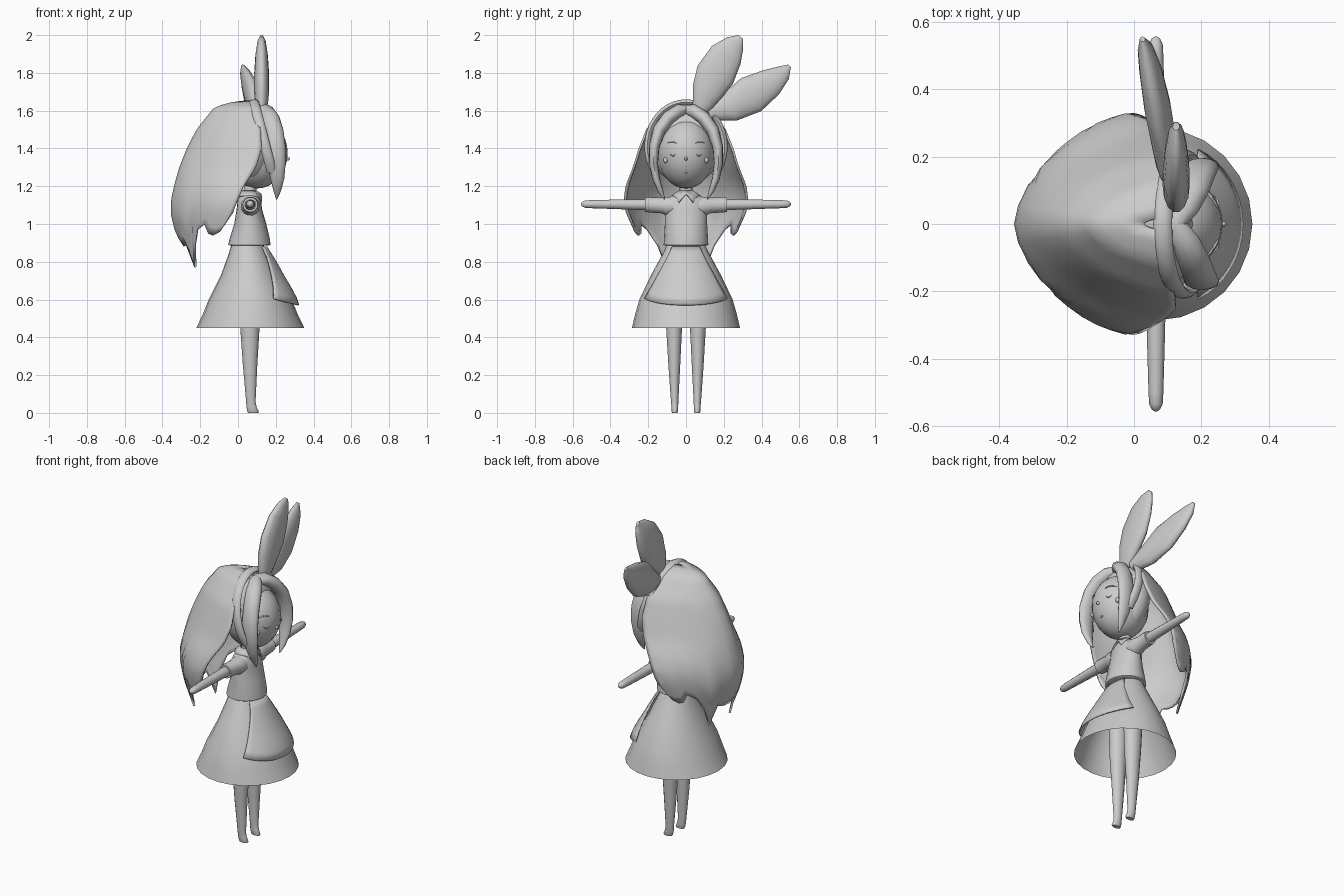
import bpy, bmesh, math
from mathutils import Vector

if "Cube" in bpy.data.objects:
    bpy.data.objects.remove(bpy.data.objects["Cube"])

grey = bpy.data.materials.new("plain grey")
grey.diffuse_color = (0.6, 0.6, 0.6, 1)
grey.use_nodes = True
grey.node_tree.nodes["Principled BSDF"].inputs["Base Color"].default_value = grey.diffuse_color


def grid(name, rows, wrap=True, cap=True, thick=0, angle=50):
    """Skin a list of point rows; wrap closes each row, cap closes the ends."""
    bm = bmesh.new()
    vs = [[bm.verts.new(p) for p in r] for r in rows]
    n = len(rows[0])
    for a, b in zip(vs, vs[1:]):
        for i in range(n if wrap else n - 1):
            j = (i + 1) % n
            bm.faces.new((a[i], a[j], b[j], b[i]))
    if wrap and cap:
        bm.faces.new(vs[0])
        bm.faces.new(vs[-1])
    bmesh.ops.remove_doubles(bm, verts=bm.verts, dist=1e-5)
    bmesh.ops.recalc_face_normals(bm, faces=bm.faces)
    me = bpy.data.meshes.new(name)
    bm.to_mesh(me)
    bm.free()
    me.materials.append(grey)
    ob = bpy.data.objects.new(name, me)
    bpy.context.collection.objects.link(ob)
    if thick:
        m = ob.modifiers.new("thickness", 'SOLIDIFY')
        m.thickness, m.offset = thick, 0
    bpy.ops.object.select_all(action='DESELECT')
    ob.select_set(True)
    bpy.context.view_layer.objects.active = ob
    bpy.ops.object.shade_smooth_by_angle(angle=math.radians(angle))
    return ob


def turns(n):
    return [2 * math.pi * i / n for i in range(n)]


def stack(name, rings, n=20, **kw):
    """Horizontal elliptical rings: (z, x, y, rx, ry)."""
    return grid(name, [[(x + rx * math.cos(t), y + ry * math.sin(t), z) for t in turns(n)]
                       for z, x, y, rx, ry in rings], **kw)


def ribbon(name, path, n=12):
    """Elliptical sweep: (x, y, z, half width in x, half width across the path)."""
    rows = []
    for i, (x, y, z, a, b) in enumerate(path):
        p, q = path[max(i - 1, 0)], path[min(i + 1, len(path) - 1)]
        d = Vector((0, q[1] - p[1], q[2] - p[2])).normalized()
        rows.append([(x + a * math.cos(t), y - d.z * b * math.sin(t), z + d.y * b * math.sin(t))
                     for t in turns(n)])
    return grid(name, rows)


def ball(name, c, r, n=20, m=12):
    return stack(name, [(c[2] + r[2] * math.cos(math.pi * k / m), c[0], c[1],
                         max(r[0] * math.sin(math.pi * k / m), 1e-6),
                         max(r[1] * math.sin(math.pi * k / m), 1e-6)) for k in range(m + 1)], n, cap=False)


def lerp(table, z):
    """Interpolate rows of a table sorted by falling z."""
    for a, b in zip(table, table[1:]):
        if z >= b[0]:
            f = (a[0] - z) / (a[0] - b[0])
            return [u + (v - u) * f for u, v in zip(a, b)][1:]
    return table[-1][1:]


# Skirt, open below
skirt = [(.89, .05, .085, .10), (.84, .055, .105, .125), (.73, .06, .15, .185),
         (.6, .065, .22, .247), (.52, .065, .252, .27), (.45, .065, .286, .286)]
stack("skirt", [(z, x, 0, rx, ry) for z, x, rx, ry in skirt], 24, cap=False)

# Apron standing off the front of the skirt
rows = []
for k in range(9):
    f = k / 8
    row = []
    for i in range(-8, 9):
        u = i / 8
        z = .88 - f * (.31 - .035 * u * u)
        x, rx, ry = lerp(skirt, z)
        t = math.radians(38 + 21 * f) * u
        gap = .01 + .02 * math.sin(f * 2.4)
        row.append((x + (rx + gap) * math.cos(t), (ry + .012) * math.sin(t), z))
    rows.append(row)
grid("apron", rows, wrap=False, thick=.008)

# Blouse, neck and pointed collar
stack("blouse", [(.885, .06, 0, .1, .11), (.89, .06, 0, .112, .118), (.92, .062, 0, .107, .117),
                 (1.0, .065, 0, .085, .112), (1.08, .06, 0, .067, .112),
                 (1.13, .06, 0, .062, .106), (1.155, .06, 0, .045, .07)])
stack("neck", [(1.14, .06, 0, .034, .034), (1.24, .07, 0, .034, .034)], 12)
drop = {0: .0, 1: .02, 2: .045, 3: .02}
rows = [[], []]
for i, t in enumerate(turns(24)):
    d = drop.get(min(i, 24 - i), .01)
    rows[0].append((.06 + .036 * math.cos(t), .036 * math.sin(t), 1.175))
    rows[1].append((.06 + (.062 + d * .3) * math.cos(t), .075 * math.sin(t), 1.158 - d))
grid("collar", rows, cap=False, thick=.006)

# Arms, sleeves, legs and feet
for s, side in ((-1, "left"), (1, "right")):
    def limb(name, rings):
        grid(side + "_" + name, [[(.065 + r * math.cos(t), s * y, z + r * math.sin(t))
                                  for t in turns(14)] for y, z, r in rings])
    limb("sleeve", [(.07, 1.095, .05), (.11, 1.095, .05), (.125, 1.098, .043),
                    (.2, 1.102, .041), (.217, 1.102, .04), (.217, 1.102, .03)])
    limb("arm", [(.19, 1.102, .03), (.36, 1.104, .026), (.5, 1.105, .022),
                 (.535, 1.105, .02), (.55, 1.105, .012), (.556, 1.105, .003)])
    stack(side + "_leg", [(.75, .06, s * .065, .06, .055), (.45, .063, s * .063, .051, .043),
                          (.25, .064, s * .062, .038, .032), (.06, .068, s * .06, .025, .02),
                          (.03, .072, s * .059, .027, .018), (.006, .08, s * .059, .03, .017),
                          (0, .08, s * .059, .027, .014)], 14)

# Head and face
hc, hr = Vector((.1, 0, 1.375)), Vector((.163, .152, .187))
ball("head", hc, hr, 24, 16)


def face(y, z):
    return hc.x + hr.x * math.sqrt(max(0, 1 - (y / hr.y) ** 2 - ((z - hc.z) / hr.z) ** 2))


ball("nose", (face(0, 1.345), 0, 1.345), (.014, .009, .01), 8, 6)
ball("mouth", (face(0, 1.27), 0, 1.27), (.004, .01, .004), 8, 6)
for s, side in ((-1, "left"), (1, "right")):
    ball(side + "_cheek", (face(.108, 1.338), s * .108, 1.338), (.012, .013, .015), 12, 8)
    for name, y0, z0, w, h in (("closed_eye", .07, 1.37, .014, -.01), ("brow", .075, 1.425, .028, .01)):
        pts = []
        for k in range(7):
            u = k / 3 - 1
            y, z = y0 + u * w, z0 + h * (1 - u * u)
            r = .0035 * (1.15 - abs(u))
            pts.append((face(y, z), s * y, z, r + .002, r))
        ribbon(side + "_" + name, pts, 6)

# Scalp, hair band and the two locks framing the face
ball("scalp", (.08, 0, 1.42), (.115, .192, .212))
ribbon("hair_band", [(.085 + .06 * (1 - math.cos(t)), .205 * math.sin(t), 1.41 + .235 * math.cos(t), .028, .016)
                     for t in [math.radians(-125 + 250 * k / 28) for k in range(29)]], 10)
for s, side in ((-1, "left"), (1, "right")):
    ribbon(side + "_front_lock", [(x, s * y, z, a, b) for x, y, z, a, b in (
        (.12, -.01, 1.605, .03, .025), (.145, .035, 1.6, .045, .035), (.17, .09, 1.565, .05, .036),
        (.19, .14, 1.5, .05, .034), (.2, .168, 1.41, .052, .028), (.205, .172, 1.32, .047, .024),
        (.208, .158, 1.24, .037, .02), (.208, .135, 1.175, .02, .014), (.204, .113, 1.13, .003, .003))])

# Long back hair: (z, front edge x, back x, half width), hem height varies by angle
mane = [(1.647, .07, .03, .015), (1.635, .09, -.06, .07), (1.61, .1, -.125, .115), (1.5, .12, -.213, .205),
        (1.4, .125, -.265, .245), (1.3, .095, -.305, .275), (1.2, .03, -.333, .315), (1.12, -.005, -.35, .325),
        (1.05, -.03, -.35, .31), (.95, -.085, -.325, .265), (.88, -.13, -.28, .22), (.77, -.16, -.245, .2)]
hem = [(90, 1.06), (84, .96), (76, .94), (68, .95), (60, 1.0), (52, .97), (46, .89),
       (36, .77), (26, .9), (14, .885), (0, .885)]
cols = sorted({s * a for a, _ in hem for s in (-1, 1)})
rows = []
for k in range(25):
    f = k / 24
    row = []
    for a in cols:
        z = 1.647 - (1.647 - lerp(hem, abs(a))[0]) * f ** 1.4
        front, back, w = lerp(mane, z)
        t = math.radians(abs(a))
        c, sn = max(math.cos(t), 0) ** 1.25, math.sin(t) ** 1.25
        row.append((front + (back - front) * c, math.copysign(w * sn, a), z))
    rows.append(row)
grid("back_hair", rows, wrap=False, thick=.012, angle=60)

# Bow-like ears
ribbon("upright_ear", [(.125, .07, 1.6, .025, .04), (.125, .09, 1.64, .034, .06), (.125, .112, 1.7, .04, .085),
                       (.125, .155, 1.79, .04, .108), (.125, .213, 1.895, .033, .092),
                       (.125, .26, 1.955, .024, .055), (.125, .29, 1.99, .01, .016)], 14)
ribbon("folded_ear", [(.11, .12, 1.59, .025, .035), (.1, .17, 1.6, .034, .055), (.09, .235, 1.62, .038, .082),
                      (.07, .345, 1.685, .04, .105), (.05, .45, 1.75, .034, .078),
                      (.035, .515, 1.8, .024, .045), (.025, .548, 1.838, .008, .01)], 14)
